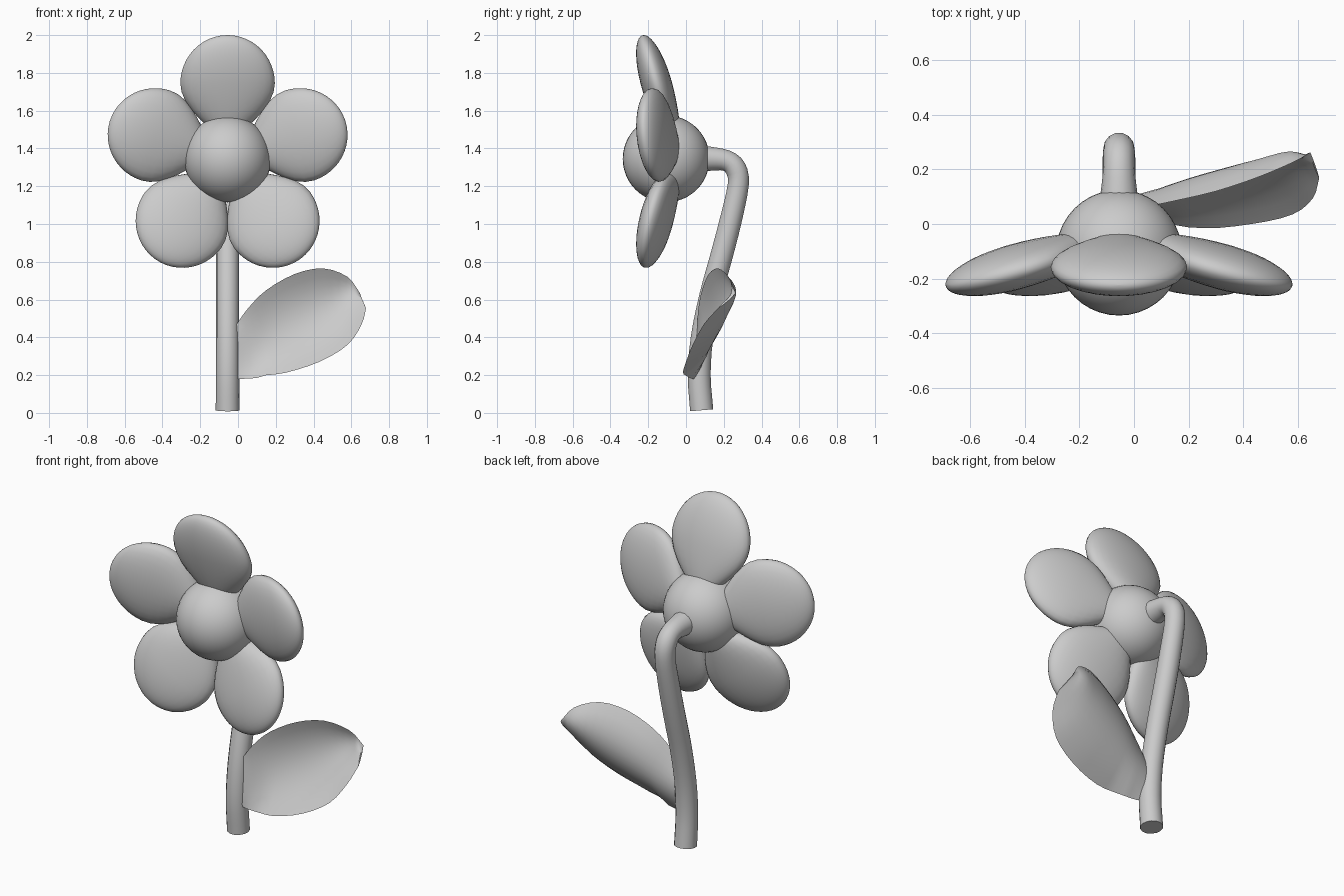
import bpy, bmesh, math
from mathutils import Vector

if "Cube" in bpy.data.objects:
    bpy.data.objects.remove(bpy.data.objects["Cube"])

CX, CY, CZ = -0.055, -0.105, 1.345      # flower heart centre

grey = bpy.data.materials.new("plain grey")
grey.diffuse_color = (0.6, 0.6, 0.6, 1)
grey.use_nodes = True
grey.node_tree.nodes["Principled BSDF"].inputs["Base Color"].default_value = grey.diffuse_color


def finish(obj, angle=60):
    obj.data.materials.append(grey)
    bpy.ops.object.select_all(action='DESELECT')
    obj.select_set(True)
    bpy.context.view_layer.objects.active = obj
    bpy.ops.object.shade_smooth_by_angle(angle=math.radians(angle))


def loft(name, rings, angle=60):
    """Skin a row of closed rings and cap both ends."""
    bm = bmesh.new()
    rows = [[bm.verts.new(p) for p in r] for r in rings]
    n = len(rows[0])
    for a, b in zip(rows, rows[1:]):
        for i in range(n):
            j = (i + 1) % n
            bm.faces.new((a[i], a[j], b[j], b[i]))
    bm.faces.new(rows[0][::-1])
    bm.faces.new(rows[-1])
    bmesh.ops.remove_doubles(bm, verts=bm.verts[:], dist=0.0005)
    bmesh.ops.recalc_face_normals(bm, faces=bm.faces[:])
    me = bpy.data.meshes.new(name)
    bm.to_mesh(me)
    bm.free()
    obj = bpy.data.objects.new(name, me)
    bpy.context.collection.objects.link(obj)
    finish(obj, angle)
    return obj


def smooth_path(pts, steps):
    """Catmull-Rom curve through the points."""
    p = [Vector(q) for q in pts]
    p = [2 * p[0] - p[1]] + p + [2 * p[-1] - p[-2]]
    out = []
    for i in range(1, len(p) - 2):
        a, b, c, d = p[i - 1:i + 3]
        for k in range(steps):
            t = k / steps
            out.append(0.5 * (2 * b + (c - a) * t + (2 * a - 5 * b + 4 * c - d) * t * t
                              + (3 * b - a - 3 * c + d) * t ** 3))
    return out + [p[-2]]


# Round flower heart
bpy.ops.mesh.primitive_uv_sphere_add(segments=40, ring_count=24, radius=0.23,
                                     location=(CX, CY, CZ))
heart = bpy.context.object
heart.name = "flower_heart"
finish(heart)


# Five egg-shaped petals leaning forward
def petal(name, angle):
    out = Vector((math.cos(angle), 0, math.sin(angle)))
    side = Vector((-math.sin(angle), 0, math.cos(angle)))
    rings = []
    for k in range(25):
        th = math.pi * (0.004 + 0.992 * k / 24)
        c, s = math.cos(th), math.sin(th)
        d = 0.4 + (0.255 if c > 0 else 0.36) * c
        taper = 1 if c > 0 else max(0.3, 1 - 1.1 * c * c)
        w, t = 0.25 * s * taper, 0.084 * s
        mid = Vector((CX, -0.157 - 0.26 * (d - 0.4), CZ)) + out * d
        rings.append([mid + side * w * math.cos(f) + Vector((0, t * math.sin(f), 0))
                      for f in (2 * math.pi * i / 28 for i in range(28))])
    loft(name, rings)


for i in range(5):
    petal(f"petal_{i + 1}", math.radians(90 + 72 * i))

# Bent stem, given as (y, z, radius)
path = smooth_path([(0.083, 0.014, 0.063), (0.07, 0.2, 0.062), (0.085, 0.4, 0.061),
                    (0.13, 0.62, 0.061), (0.185, 0.82, 0.061), (0.237, 1.02, 0.06),
                    (0.277, 1.21, 0.057), (0.262, 1.295, 0.058), (0.215, 1.335, 0.057),
                    (0.14, 1.345, 0.064), (0.06, 1.345, 0.075)], 3)
rings = []
for i, p in enumerate(path):
    a, b = path[max(i - 1, 0)], path[min(i + 1, len(path) - 1)]
    dy, dz = b.x - a.x, b.y - a.y
    length = math.hypot(dy, dz)
    ny, nz = dz / length, -dy / length
    rings.append([(CX + p.z * math.cos(f), p.x + ny * p.z * math.sin(f),
                   p.y + nz * p.z * math.sin(f))
                  for f in (2 * math.pi * k / 14 for k in range(14))])
loft("stem", rings)

# Folded leaf: lower edge, midrib and upper edge
lower = smooth_path([(-0.02, 0.185, 0.185 - 0.11), (0.1, 0.02, 0.185), (0.25, -0.015, 0.212),
                     (0.43, 0.0, 0.27), (0.58, 0.035, 0.36), (0.655, 0.095, 0.47),
                     (0.678, 0.17, 0.555)], 3)
lower[0:3] = [Vector((-0.01, 0.045, 0.18)), Vector((0.02, 0.035, 0.18)), Vector((0.06, 0.027, 0.182))]
rib = smooth_path([(-0.02, 0.1, 0.32), (0.1, 0.13, 0.37), (0.22, 0.165, 0.425),
                   (0.35, 0.2, 0.485), (0.47, 0.23, 0.54), (0.58, 0.255, 0.595),
                   (0.66, 0.225, 0.595)], 3)
upper = smooth_path([(-0.02, 0.06, 0.45), (0.05, 0.065, 0.55), (0.15, 0.085, 0.65),
                     (0.3, 0.12, 0.735), (0.45, 0.17, 0.765), (0.58, 0.225, 0.72),
                     (0.645, 0.262, 0.635)], 3)
rings = []
M = 10
for k, (a, m, b) in enumerate(zip(lower, rib, upper)):
    thick = 0.055 * (1 - 0.7 * (k / (len(rib) - 1)) ** 2)
    back, front = [], []
    for j in range(M + 1):
        v = 2 * j / M - 1
        p = a * (v * (v - 1) / 2) + m * (1 - v * v) + b * (v * (v + 1) / 2)
        back.append(p)
        front.append(p + Vector((0, -thick * (1 - v * v), 0)))
    rings.append(back + front[-2:0:-1])
loft("leaf", rings)
